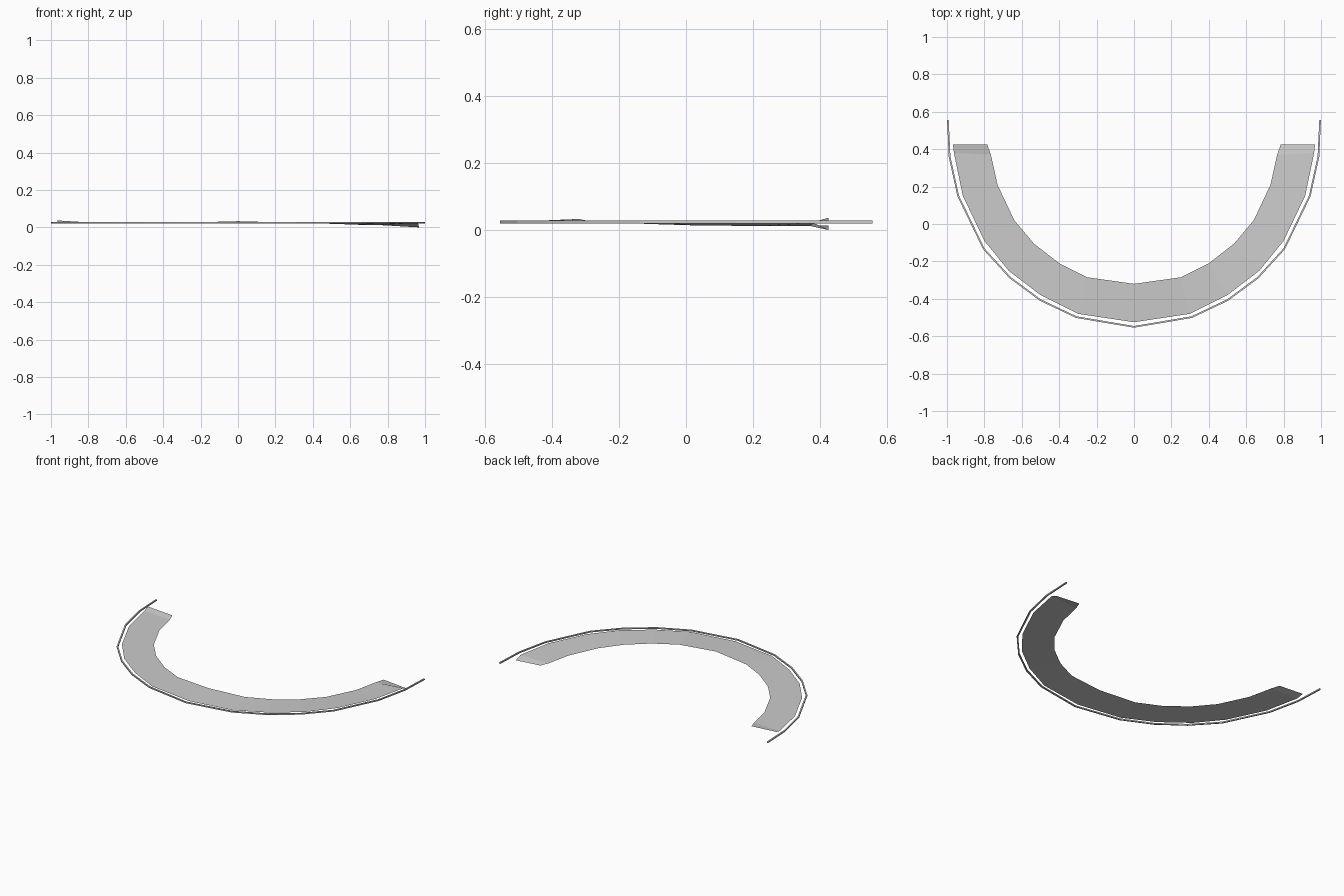
import bpy, bmesh
from mathutils import Vector

if "Cube" in bpy.data.objects:
    bpy.data.objects.remove(bpy.data.objects["Cube"])


def mirrored(half):
    # half runs from the centre to the +x end
    return [(-x, y) for x, y in reversed(half[1:])] + half


def make_strip(name, rows, closed=False):
    # bridge successive cross-sections into quads
    bm = bmesh.new()
    vs = [[bm.verts.new(p) for p in r] for r in rows]
    n = len(rows[0])
    for a, b in zip(vs, vs[1:]):
        for i in range(n if closed else n - 1):
            j = (i + 1) % n
            bm.faces.new((a[i], a[j], b[j], b[i]))
    if closed:
        bm.faces.new(vs[0])
        bm.faces.new(vs[-1])
        bmesh.ops.recalc_face_normals(bm, faces=bm.faces)
    me = bpy.data.meshes.new(name)
    bm.to_mesh(me)
    bm.free()
    ob = bpy.data.objects.new(name, me)
    bpy.context.collection.objects.link(ob)
    return ob


# Flat curved band, slightly warped in height
outer = mirrored([(0, -.525), (.3, -.48), (.5, -.38), (.67, -.25), (.8, -.09),
                  (.915, .15), (.963, .38), (.968, .425)])
inner = mirrored([(0, -.32), (.25, -.285), (.4, -.21), (.535, -.105), (.64, .02),
                  (.73, .21), (.765, .37), (.785, .425)])
z_out = [.037] + [.024] * 13 + [.02, 0]
z_out = [.037] + [.024] * 12 + [.021, 0]
z_in = [.026] + [.024] * 5 + [.026, .033, .026, .022, .018, .014, .012, .012, .014]
rows = [[(*i, zi), (*o, zo)] for o, i, zo, zi in zip(outer, inner, z_out, z_in)]
make_strip("curved_band", rows)

# Thin square rail around the outside
path = [Vector(p) for p in mirrored([(0, -.55), (.308, -.498), (.5, -.407), (.662, -.287),
        (.803, -.133), (.94, .15), (.986, .36), (.995, .555)])]
rows = []
for k, p in enumerate(path):
    t = (path[min(k + 1, len(path) - 1)] - path[max(k - 1, 0)]).normalized()
    s = Vector((t.y, -t.x)) * .0045
    a, b = p - s, p + s
    rows.append([(*a, .02), (*b, .02), (*b, .028), (*a, .028)])
make_strip("outer_rail", rows, closed=True)
